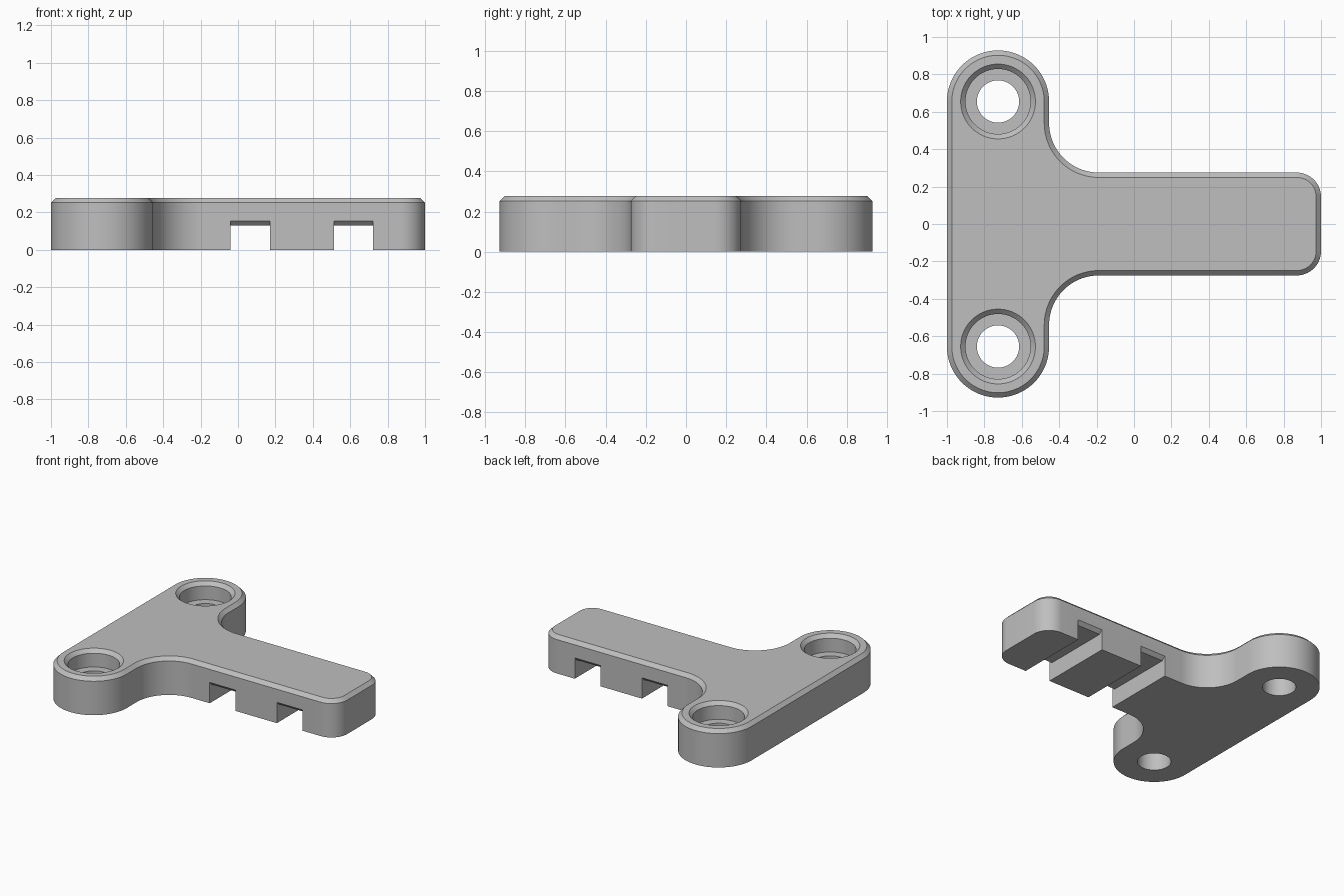
import bpy, bmesh, math

if "Cube" in bpy.data.objects:
    bpy.data.objects.remove(bpy.data.objects["Cube"])

H, CH = 0.278, 0.026           # plate height, top chamfer
R, HX, HY = 0.273, -0.727, 0.655   # lobe radius, hole centre
ARM, CORNER, FIL = 0.275, 0.13, 0.265  # arm half width, corner and fillet radii

grey = bpy.data.materials.new("light_grey")
grey.diffuse_color = (0.52, 0.52, 0.52, 1)
grey.use_nodes = True
grey.node_tree.nodes["Principled BSDF"].inputs["Base Color"].default_value = grey.diffuse_color


def arc(cx, cy, r, a0, a1, n):
    return [(cx + r * math.cos(math.radians(a0 + (a1 - a0) * i / n)),
             cy + r * math.sin(math.radians(a0 + (a1 - a0) * i / n)))
            for i in range(n + 1)]


def outline(d):
    """T-shaped outline, inset by d, counter-clockwise."""
    fx = HX + R + FIL
    upper = (arc(1 - CORNER, ARM - CORNER, CORNER - d, 0, 90, 16)
             + arc(fx, ARM + FIL, FIL + d, 270, 180, 24)
             + arc(HX, HY, R - d, 0, 180, 48))
    return upper + [(x, -y) for x, y in reversed(upper)]


def loft(name, rings):
    """Solid from a stack of matching point rings, capped at both ends."""
    bm = bmesh.new()
    loops = [[bm.verts.new(p) for p in ring] for ring in rings]
    n = len(loops[0])
    for a, b in zip(loops, loops[1:]):
        for i in range(n):
            j = (i + 1) % n
            bm.faces.new((a[i], a[j], b[j], b[i]))
    bm.faces.new(loops[0][::-1])
    bm.faces.new(loops[-1])
    bmesh.ops.recalc_face_normals(bm, faces=bm.faces)
    me = bpy.data.meshes.new(name)
    bm.to_mesh(me)
    bm.free()
    me.materials.append(grey)
    ob = bpy.data.objects.new(name, me)
    bpy.context.collection.objects.link(ob)
    return ob


# T-shaped plate with chamfered top edge
plate = loft("bracket_plate", [[(x, y, z) for x, y in outline(d)]
                               for z, d in ((0, 0), (H - CH, 0), (H, CH))])
cutters = []

# Stepped screw holes: through hole, counterbore, chamfered rim
bore = [(-0.1, 0.113), (0.15, 0.113), (0.15, 0.174),
        (H - CH, 0.174), (H + 0.05, 0.174 + CH + 0.05)]
for side in (-1, 1):
    cutters.append(loft("screw_hole_cutter", [
        [(x, y, z) for x, y in arc(HX, side * HY, r, 0, 360, 64)[:-1]]
        for z, r in bore]))

# Cross grooves under the arm, flared at both ends
groove = [(-0.3, -0.1), (0.3, -0.1), (0.3, 0.18),
          (0.25, 0.13), (-0.25, 0.13), (-0.3, 0.18)]
for x0 in (-0.04, 0.512):
    cutters.append(loft("groove_cutter", [
        [(x, y, z) for y, z in groove] for x in (x0, x0 + 0.21)]))

for c in cutters:
    c.hide_render = True
    mod = plate.modifiers.new("cut", 'BOOLEAN')
    mod.operation, mod.solver, mod.object = 'DIFFERENCE', 'EXACT', c

# Apply the cuts, then remove the cutters
bpy.context.view_layer.objects.active = plate
plate.select_set(True)
for mod in list(plate.modifiers):
    bpy.ops.object.modifier_apply(modifier=mod.name)
for c in cutters:
    bpy.data.objects.remove(c)

bpy.ops.object.shade_smooth_by_angle(angle=math.radians(30))
